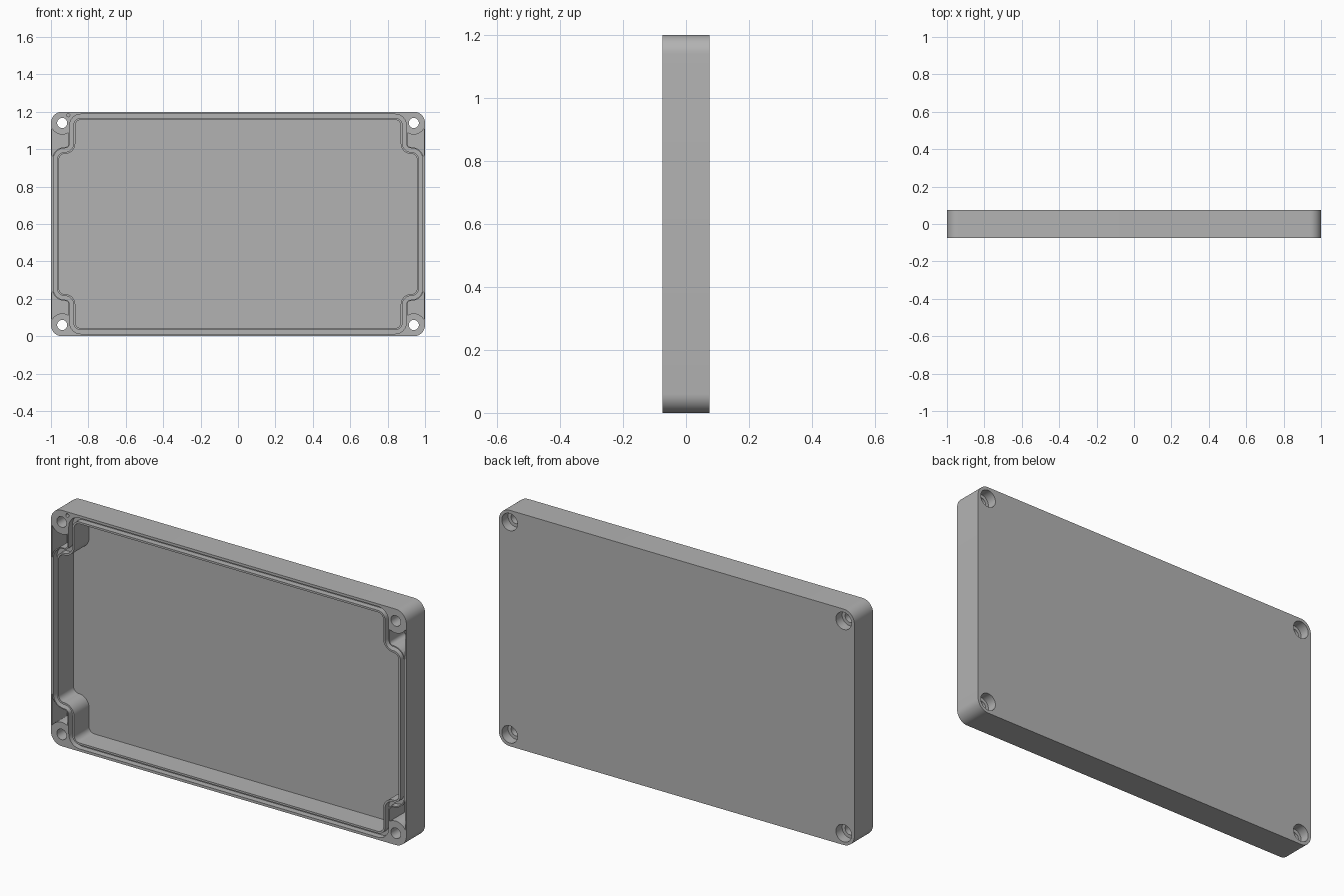
import bpy, bmesh
from math import sin, cos, pi, atan2
from mathutils import Vector

if "Cube" in bpy.data.objects:
    bpy.data.objects.remove(bpy.data.objects["Cube"])

FRONT, BACK, MID_Z = -0.075, 0.075, 0.6
FLOOR = 0.045
HOLE_X, HOLE_Z = 0.94, 0.54

grey = bpy.data.materials.new("plain grey")
grey.use_nodes = True
grey.diffuse_color = (0.45, 0.45, 0.45, 1)
grey.node_tree.nodes["Principled BSDF"].inputs["Base Color"].default_value = grey.diffuse_color


def arc(center, start, end, r, n=10):
    """Points of the shorter arc between two angles."""
    sweep = (end - start + pi) % (2 * pi) - pi
    return [Vector((center[0] + r * cos(start + sweep * i / n),
                    center[1] + r * sin(start + sweep * i / n))) for i in range(n + 1)]


def fillet(corners):
    """Closed outline from (x, z, radius) right-angled corners."""
    pts = []
    for i, (x, z, r) in enumerate(corners):
        p = Vector((x, z))
        a = (Vector(corners[i - 1][:2]) - p).normalized() * r
        b = (Vector(corners[(i + 1) % len(corners)][:2]) - p).normalized() * r
        pts += arc(p + a + b, atan2(-b.y, -b.x), atan2(-a.y, -a.x), r)
    return pts


def four_way(q):
    """Mirror one quadrant of corners into a closed loop."""
    half = q + [(-x, z, r) for x, z, r in reversed(q)]
    return half + [(-x, -z, r) for x, z, r in half]


def quadrant(d):
    """Cavity corner stepped around the screw boss, offset outward by d."""
    w, h, xn, zn = 0.957 + d, 0.557 + d, 0.87 + d, 0.375 + d
    return [(w, zn, 0.03 + d), (xn, zn, 0.055 - d), (xn, h, 0.03 + d)]


def circle(x, z, r, n=32):
    return [Vector((x + r * cos(2 * pi * i / n), z + r * sin(2 * pi * i / n))) for i in range(n)]


def prism(name, outline, y0, y1, inner=None):
    """Extrude an outline along y, optionally as a ring."""
    bm = bmesh.new()

    def loop(pts, y):
        return [bm.verts.new((p.x, y, p.y + MID_Z)) for p in pts]

    def bridge(a, b):
        for i in range(len(a)):
            j = (i + 1) % len(a)
            bm.faces.new((a[i], a[j], b[j], b[i]))

    a, b = loop(outline, y0), loop(outline, y1)
    bridge(a, b)
    if inner:
        c, d = loop(inner, y0), loop(inner, y1)
        bridge(c, d)
        bridge(a, c)
        bridge(b, d)
    else:
        bm.faces.new(a)
        bm.faces.new(b)
    bmesh.ops.recalc_face_normals(bm, faces=bm.faces[:])
    mesh = bpy.data.meshes.new(name)
    bm.to_mesh(mesh)
    bm.free()
    mesh.materials.append(grey)
    obj = bpy.data.objects.new(name, mesh)
    bpy.context.collection.objects.link(obj)
    return obj


# Solid lid with rounded corners
lid = prism("enclosure_lid", fillet(four_way([(1, 0.6, 0.06)])), FRONT, BACK)
ABOVE = FRONT - 0.02

# Main cavity, the gasket groove around it and a small pin hole
cutters = [
    prism("cavity_cutter", fillet(four_way(quadrant(0))), ABOVE, FLOOR),
    prism("groove_cutter", fillet(four_way(quadrant(0.03))), ABOVE, FRONT + 0.03,
          fillet(four_way(quadrant(0.01)))),
    prism("pin_hole_cutter", circle(-0.908, 0.582, 0.009, 16), ABOVE, FRONT + 0.03),
]

# Pocket between screw boss, side wall and groove wall
step = fillet(four_way(quadrant(0.036)))[:22]
boss = arc((HOLE_X, HOLE_Z), atan2(-0.052, -0.034), atan2(-0.03, 0.053), 0.062)
pocket = step + boss

# Screw holes, counterbores and pockets in all four corners
for sx in (-1, 1):
    for sz in (-1, 1):
        x, z = sx * HOLE_X, sz * HOLE_Z
        cutters += [
            prism("screw_hole_cutter", circle(x, z, 0.027), ABOVE, BACK + 0.02),
            prism("counterbore_cutter", circle(x, z, 0.044), BACK - 0.05, BACK + 0.02),
            prism("pocket_cutter", [Vector((sx * p.x, sz * p.y)) for p in pocket], ABOVE, FLOOR),
        ]

bpy.context.view_layer.objects.active = lid
bpy.context.view_layer.update()
for cutter in cutters:
    cutter.hide_render = True
    mod = lid.modifiers.new("cut", 'BOOLEAN')
    mod.operation, mod.solver, mod.object = 'DIFFERENCE', 'EXACT', cutter
    bpy.ops.object.modifier_apply(modifier=mod.name)
    bpy.data.objects.remove(cutter)

# Smooth the round walls, keep the edges sharp
bpy.ops.object.select_all(action='DESELECT')
lid.select_set(True)
bpy.ops.object.shade_smooth_by_angle(angle=0.6)
